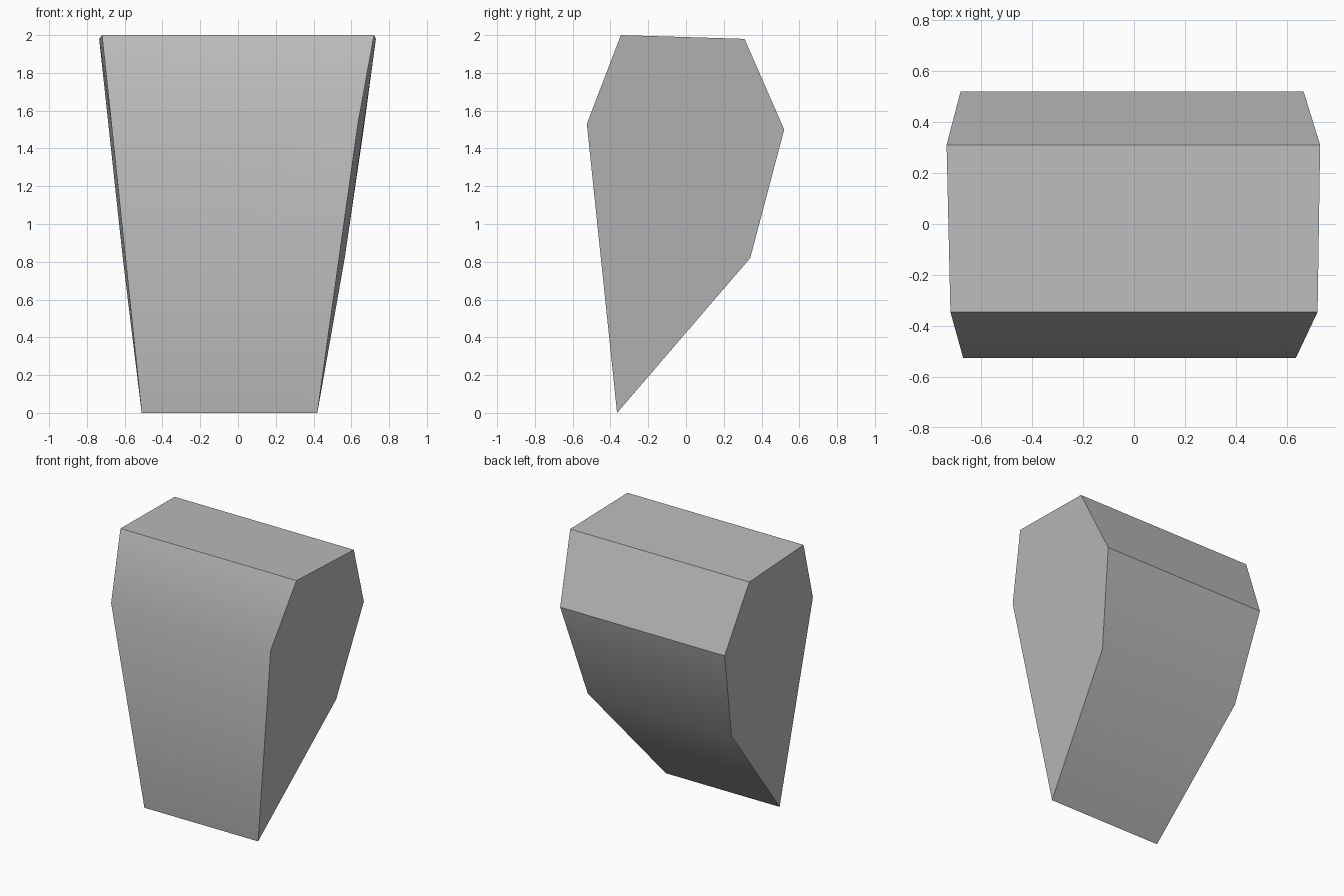
import bpy
import bmesh
import math

cube = bpy.data.objects.get("Cube")
if cube:
    bpy.data.objects.remove(cube, do_unlink=True)

# Plain grey finish
grey = bpy.data.materials.new("plain_grey")
grey.use_nodes = True
colour = (0.5, 0.5, 0.5, 1)
grey.diffuse_color = colour
grey.node_tree.nodes["Principled BSDF"].inputs["Base Color"].default_value = colour

# Side outline: depth, height, low-x edge, high-x edge
outline = [
    (-0.365, 0.0, -0.51, 0.42),
    (-0.525, 1.53, -0.67, 0.635),
    (-0.345, 2.0, -0.72, 0.72),
    (0.31, 1.98, -0.735, 0.73),
    (0.52, 1.5, -0.68, 0.665),
    (0.34, 0.82, -0.61, 0.565),
]

# Tapered block: two end caps joined by a band of triangles
bm = bmesh.new()
low = [bm.verts.new((a, y, z)) for y, z, a, b in outline]
high = [bm.verts.new((b, y, z)) for y, z, a, b in outline]
bm.faces.new(low)
bm.faces.new(high)
count = len(outline)
for i in range(count):
    j = (i + 1) % count
    if i < 2:
        # Front panels fold from the upper low-x corner to the lower high-x corner
        bm.faces.new((low[i], high[i], low[j]))
        bm.faces.new((high[i], high[j], low[j]))
    else:
        bm.faces.new((low[i], high[i], high[j]))
        bm.faces.new((low[i], high[j], low[j]))
bmesh.ops.recalc_face_normals(bm, faces=bm.faces[:])

mesh = bpy.data.meshes.new("tapered_block")
bm.to_mesh(mesh)
bm.free()
mesh.materials.append(grey)
block = bpy.data.objects.new("tapered_block", mesh)
bpy.context.collection.objects.link(block)

# Soft shading over the shallow front and back folds
bpy.ops.object.select_all(action="DESELECT")
block.select_set(True)
bpy.context.view_layer.objects.active = block
bpy.ops.object.shade_smooth_by_angle(angle=math.radians(30))
